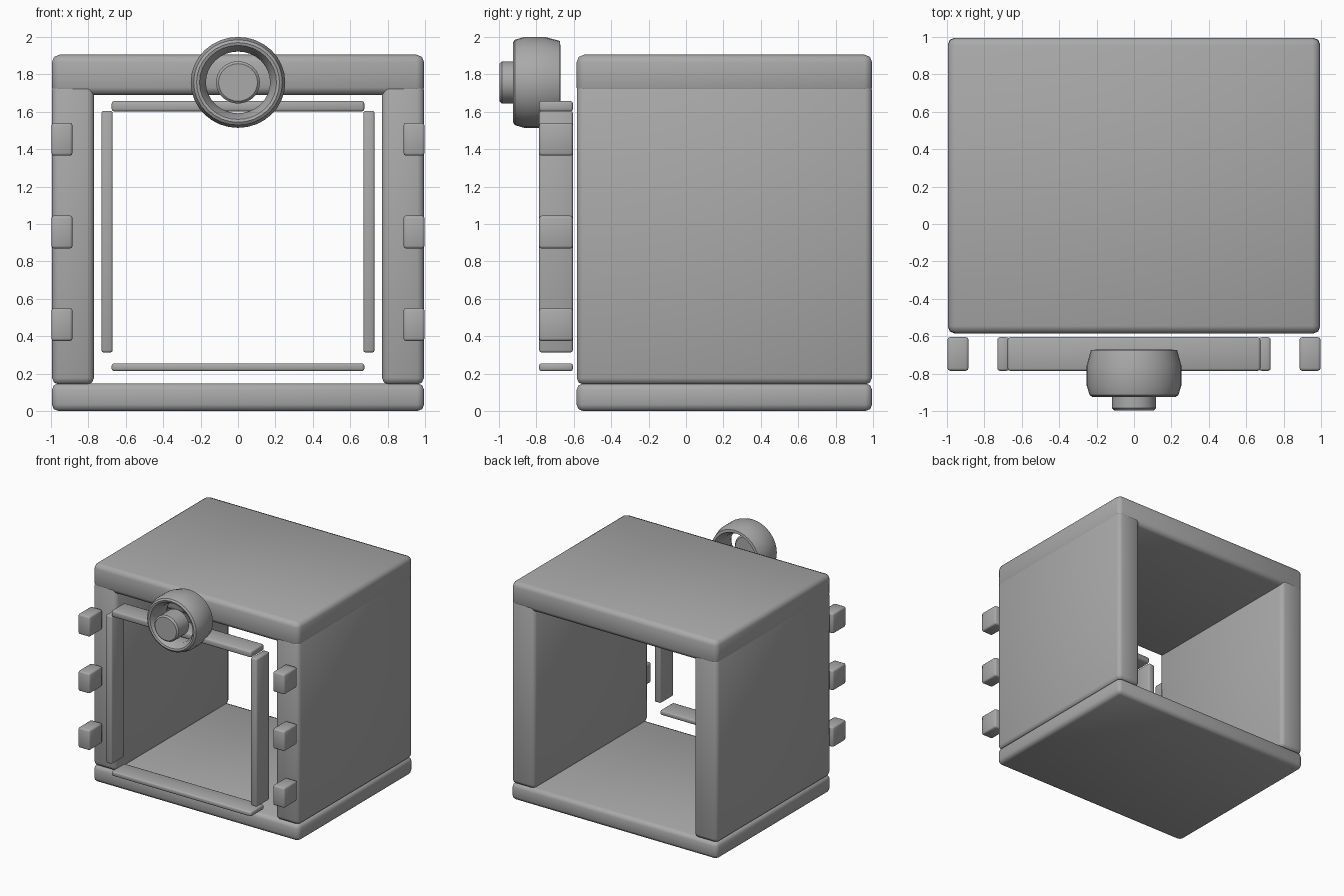
import bpy, math

if "Cube" in bpy.data.objects:
    bpy.data.objects.remove(bpy.data.objects["Cube"])

grey = bpy.data.materials.new("plain grey")
grey.diffuse_color = (0.4, 0.4, 0.4, 1)
grey.use_nodes = True
grey.node_tree.nodes["Principled BSDF"].inputs["Base Color"].default_value = grey.diffuse_color


def finish(ob, name, angle=50):
    ob.name = name
    ob.data.materials.clear()
    ob.data.materials.append(grey)
    bpy.ops.object.select_all(action='DESELECT')
    ob.select_set(True)
    bpy.context.view_layer.objects.active = ob
    bpy.ops.object.shade_smooth_by_angle(angle=math.radians(angle))
    return ob


def box(name, x, y, z, bevel, segments=2):
    """Rounded box given by its (min, max) ranges."""
    bpy.ops.mesh.primitive_cube_add(size=1)
    ob = bpy.context.object
    ob.scale = [r[1] - r[0] for r in (x, y, z)]
    ob.location = [(r[0] + r[1]) / 2 for r in (x, y, z)]
    bpy.ops.object.transform_apply(location=True, rotation=True, scale=True)
    m = ob.modifiers.new("rounding", 'BEVEL')
    m.width, m.segments = bevel, segments
    bpy.ops.object.modifier_apply(modifier=m.name)
    return finish(ob, name)


def lathe(name, profile, centre_z, closed, sides=32):
    """Spin (radius, y) points around the y axis."""
    n = len(profile)
    verts, faces = [], []
    for i in range(sides):
        a = 2 * math.pi * i / sides
        verts += [(1.04 * r * math.cos(a), y, centre_z + r * math.sin(a)) for r, y in profile]
    for i in range(sides):
        a, b = i * n, (i + 1) % sides * n
        for k in range(n if closed else n - 1):
            j = (k + 1) % n
            faces.append((a + k, a + j, b + j, b + k))
    if not closed:
        faces.append([i * n for i in range(sides)])
        faces.append([i * n + n - 1 for i in reversed(range(sides))])
    me = bpy.data.meshes.new(name)
    me.from_pydata(verts, [], faces)
    ob = bpy.data.objects.new(name, me)
    bpy.context.collection.objects.link(ob)
    bpy.context.view_layer.objects.active = ob
    ob.select_set(True)
    bpy.ops.object.mode_set(mode='EDIT')
    bpy.ops.mesh.select_all(action='SELECT')
    bpy.ops.mesh.normals_make_consistent(inside=False)
    bpy.ops.object.mode_set(mode='OBJECT')
    return finish(ob, name, 35)


# Cabinet shell, open at front and back
DEPTH = (-0.585, 0.995)
box("bottom_panel", (-0.995, 0.995), DEPTH, (0, 0.148), 0.035)
box("top_panel", (-0.995, 0.995), DEPTH, (1.69, 1.905), 0.04)

# Door trim
TRIM = (-0.785, -0.605)
box("door_top_bar", (-0.675, 0.675), TRIM, (1.602, 1.657), 0.012)
box("door_bottom_bar", (-0.675, 0.675), TRIM, (0.213, 0.255), 0.012)

for side, s in (("left", -1), ("right", 1)):
    def span(a, b):
        return tuple(sorted((s * a, s * b)))
    box(side + "_wall", span(0.77, 0.994), (-0.584, 0.994), (0.142, 1.752), 0.035)
    box(side + "_door_bar", span(0.67, 0.73), TRIM, (0.313, 1.605), 0.012)
    # Hinge blocks
    for i, z in enumerate((0.462, 0.957, 1.453)):
        box(f"{side}_hinge_{i + 1}", span(0.885, 0.997), TRIM, (z - 0.088, z + 0.088), 0.014)

# Handle: hollow ring with a button in its middle
lathe("handle_ring", [(0.213, -0.925), (0.228, -0.915), (0.243, -0.865), (0.243, -0.755),
                      (0.222, -0.675), (0.20, -0.672), (0.165, -0.74), (0.165, -0.86),
                      (0.198, -0.92)], 1.757, True)
lathe("handle_button", [(0.10, -0.998), (0.113, -0.985), (0.113, -0.845), (0.10, -0.83)],
      1.757, False)
